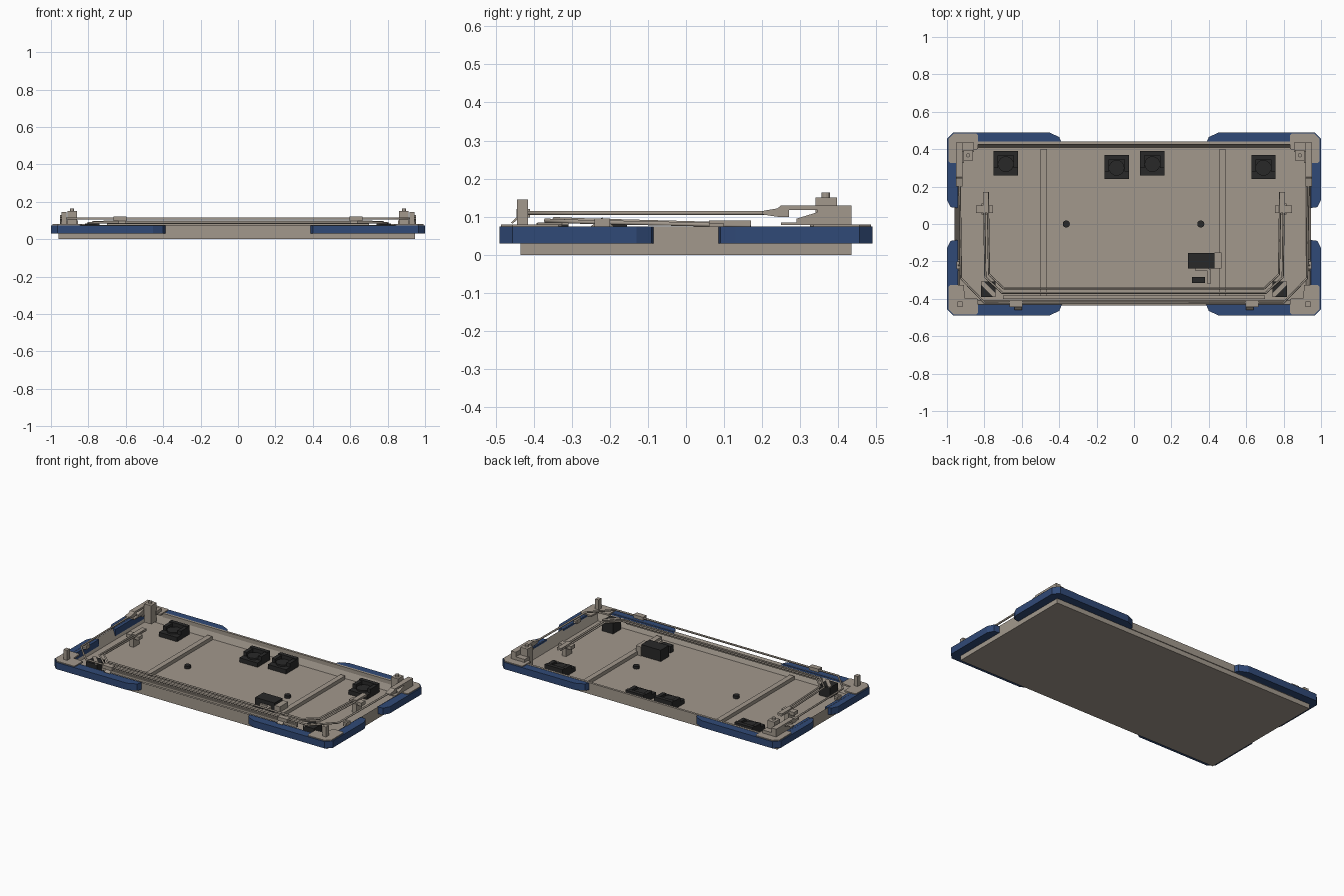
import bpy, bmesh, math
from mathutils import Vector


def material(name, rgb):
    m = bpy.data.materials.new(name)
    m.diffuse_color = (*rgb, 1)
    return m


TAN = material("warm grey", (0.36, 0.315, 0.265))
BLUE = material("navy blue", (0.030, 0.068, 0.185))
BLACK = material("black", (0.022, 0.022, 0.022))


def finish(name, bm, mat):
    bmesh.ops.recalc_face_normals(bm, faces=bm.faces)
    me = bpy.data.meshes.new(name)
    bm.to_mesh(me)
    bm.free()
    ob = bpy.data.objects.new(name, me)
    bpy.context.collection.objects.link(ob)
    me.materials.append(mat)
    return ob


def prism(name, pts, lo, hi, mat, axis="z"):
    """Extrude a 2D outline along z, or along x for (y, z) outlines."""
    bm = bmesh.new()
    put = (lambda p, h: (p[0], p[1], h)) if axis == "z" else (lambda p, h: (h, p[0], p[1]))
    face = bm.faces.new([bm.verts.new(put(p, lo)) for p in pts])
    out = bmesh.ops.extrude_face_region(bm, geom=[face])
    up = Vector((0, 0, hi - lo)) if axis == "z" else Vector((hi - lo, 0, 0))
    bmesh.ops.translate(bm, vec=up, verts=[v for v in out["geom"] if isinstance(v, bmesh.types.BMVert)])
    return finish(name, bm, mat)


def box(name, x0, x1, y0, y1, z0, z1, mat=TAN):
    return prism(name, [(x0, y0), (x1, y0), (x1, y1), (x0, y1)], z0, z1, mat)


def disc(name, x, y, r, z0, z1, mat=TAN, n=12):
    pts = [(x + r * math.cos(2 * math.pi * i / n), y + r * math.sin(2 * math.pi * i / n)) for i in range(n)]
    return prism(name, pts, z0, z1, mat)


def rod(name, pts, r):
    cu = bpy.data.curves.new(name, "CURVE")
    cu.dimensions = "3D"
    cu.bevel_depth = r
    cu.bevel_resolution = 1
    cu.use_fill_caps = True
    sp = cu.splines.new("POLY")
    sp.points.add(len(pts) - 1)
    for p, co in zip(sp.points, pts):
        p.co = (*co, 1)
    ob = bpy.data.objects.new(name, cu)
    bpy.context.collection.objects.link(ob)
    cu.materials.append(TAN)


def u_rod(name, half, r):
    """U-shaped rod: left half given, right half mirrored."""
    rod(name, half + [(-x, y, z) for x, y, z in reversed(half)], r)


# open tray: a box with its top inset and pushed down
bm = bmesh.new()
bmesh.ops.create_cube(bm, size=1)
for v in bm.verts:
    v.co = (-0.96 if v.co.x < 0 else 0.945, v.co.y * 0.87, v.co.z * 0.075 + 0.0375)
top = max(bm.faces, key=lambda f: f.calc_center_median().z)
bmesh.ops.inset_region(bm, faces=[top], thickness=0.037)
bmesh.ops.translate(bm, vec=(0, 0, -0.063), verts=top.verts)
finish("tray", bm, TAN)
box("back_rim_lip", -0.84, 0.84, 0.425, 0.44, 0.03, 0.076)

# floor ribs and floor bolts
for x in (-0.482, 0.473):
    box("floor_rib", x - 0.017, x + 0.017, -0.4, 0.4, 0.01, 0.035)
for x in (-0.362, 0.357):
    disc("floor_bolt", x, 0, 0.019, 0.01, 0.03, BLACK)

# corner bumpers with tapered ends, and corner plates on top
bumper = [(0.385, 0.43), (0.40, 0.465), (0.455, 0.49), (0.965, 0.49), (1.0, 0.455),
          (1.0, 0.13), (0.98, 0.09), (0.94, 0.085), (0.94, 0.43)]
plate = [(0.835, 0.40), (0.835, 0.475), (0.845, 0.485), (0.962, 0.485), (0.992, 0.455),
         (0.992, 0.335), (0.982, 0.325), (0.91, 0.325), (0.905, 0.395)]
for sx in (-1, 1):
    for sy in (-1, 1):
        prism("corner_bumper", [(sx * x, sy * y) for x, y in bumper], 0.03, 0.074, BLUE)
        prism("corner_plate", [(sx * x, sy * y) for x, y in plate], 0.070, 0.080, TAN)


def sbox(name, s, x0, x1, *rest):
    return box(name, min(s * x0, s * x1), max(s * x0, s * x1), *rest)


# side mechanisms, repeated left and right
arm = [(0.435, 0.078), (0.435, 0.13), (0.25, 0.13), (0.24, 0.122), (0.20, 0.115),
       (0.20, 0.106), (0.24, 0.10), (0.27, 0.10), (0.27, 0.118), (0.345, 0.118),
       (0.345, 0.112), (0.29, 0.095), (0.29, 0.085), (0.25, 0.085), (0.25, 0.078)]
for s in (-1, 1):
    # hinge arm at the back and its clamp post
    prism("hinge_arm", arm, min(s * 0.918, s * 0.952), max(s * 0.918, s * 0.952), TAN, "x")
    sbox("hinge_base", s, 0.855, 0.952, 0.385, 0.435, 0.075, 0.10)
    sbox("latch_post", s, 0.862, 0.912, 0.34, 0.396, 0.03, 0.15)
    disc("latch_knob", s * 0.887, 0.367, 0.011, 0.148, 0.164)
    # front locating pin and rod guide
    sbox("front_pin", s, 0.918, 0.943, -0.443, -0.415, 0.075, 0.145)
    sbox("side_guide", s, 0.922, 0.948, -0.24, -0.20, 0.07, 0.095)
    prism("side_guide_tip", [(-0.25, 0.075), (-0.19, 0.075), (-0.22, 0.098)],
          min(s * 0.93, s * 0.94), max(s * 0.93, s * 0.94), TAN, "x")
    # front latch clip with a slanted tongue
    sbox("front_clip", s, 0.595, 0.665, -0.445, -0.41, 0.098, 0.120)
    prism("clip_tongue", [(-0.435, 0.1), (-0.443, 0.1), (-0.46, 0.084), (-0.455, 0.082)],
          min(s * 0.60, s * 0.64), max(s * 0.60, s * 0.64), TAN, "x")
    # pivot bracket for the inner bars
    sbox("pivot_bracket", s, 0.755, 0.845, 0.06, 0.10, 0.06, 0.082)
    sbox("pivot_stand", s, 0.785, 0.815, 0.05, 0.11, 0.01, 0.07)
    sbox("bar_slider", s, 0.778, 0.808, 0.06, 0.17, 0.077, 0.09)
    # corner block under the inner bars, with a diagonal strap
    sbox("corner_block", s, 0.74, 0.818, -0.39, -0.308, 0.01, 0.08, BLACK)
    strap = [(0.818, -0.325), (0.818, -0.308), (0.803, -0.308), (0.74, -0.372), (0.74, -0.39), (0.754, -0.39)]
    prism("corner_strap", [(s * x, y) for x, y in strap], 0.078, 0.085, TAN)

# outer and inner U-shaped rods
u_rod("outer_rod", [(-0.932, 0.22, 0.110), (-0.925, -0.29, 0.110), (-0.80, -0.42, 0.110)], 0.006)
u_rod("inner_rod", [(-0.782, 0.17, 0.079), (-0.775, -0.27, 0.091), (-0.695, -0.345, 0.094)], 0.006)
u_rod("middle_rod", [(-0.802, 0.17, 0.077), (-0.795, -0.285, 0.087), (-0.705, -0.368, 0.090)], 0.006)
box("front_rail", -0.70, 0.70, -0.392, -0.382, 0.075, 0.083)
box("front_rail_web", -0.70, 0.70, -0.402, -0.382, 0.06, 0.076)

# four black sockets along the back: base, cheeks, round core
for cx, cy in ((-0.685, 0.325), (-0.093, 0.305), (0.098, 0.325), (0.692, 0.305)):
    box("socket_base", cx - 0.065, cx + 0.065, cy - 0.065, cy + 0.065, 0.01, 0.04, BLACK)
    box("socket_back", cx - 0.065, cx + 0.065, cy + 0.04, cy + 0.065, 0.038, 0.07, BLACK)
    for s in (-1, 1):
        box("socket_cheek", cx + s * 0.053 - 0.012, cx + s * 0.053 + 0.012,
            cy - 0.025, cy + 0.065, 0.038, 0.065, BLACK)
    disc("socket_core", cx, cy - 0.005, 0.042, 0.038, 0.05, BLACK, 16)

# black drive unit with its output arm
box("drive_body", 0.29, 0.43, -0.238, -0.155, 0.01, 0.085, BLACK)
box("drive_foot", 0.35, 0.45, -0.225, -0.17, 0.01, 0.06, BLACK)
box("drive_bracket", 0.43, 0.467, -0.238, -0.152, 0.01, 0.07)
box("drive_link", 0.392, 0.408, -0.32, -0.24, 0.04, 0.06)
box("drive_link_head", 0.33, 0.40, -0.25, -0.238, 0.04, 0.06)
box("drive_switch", 0.31, 0.38, -0.315, -0.284, 0.01, 0.055, BLACK)
